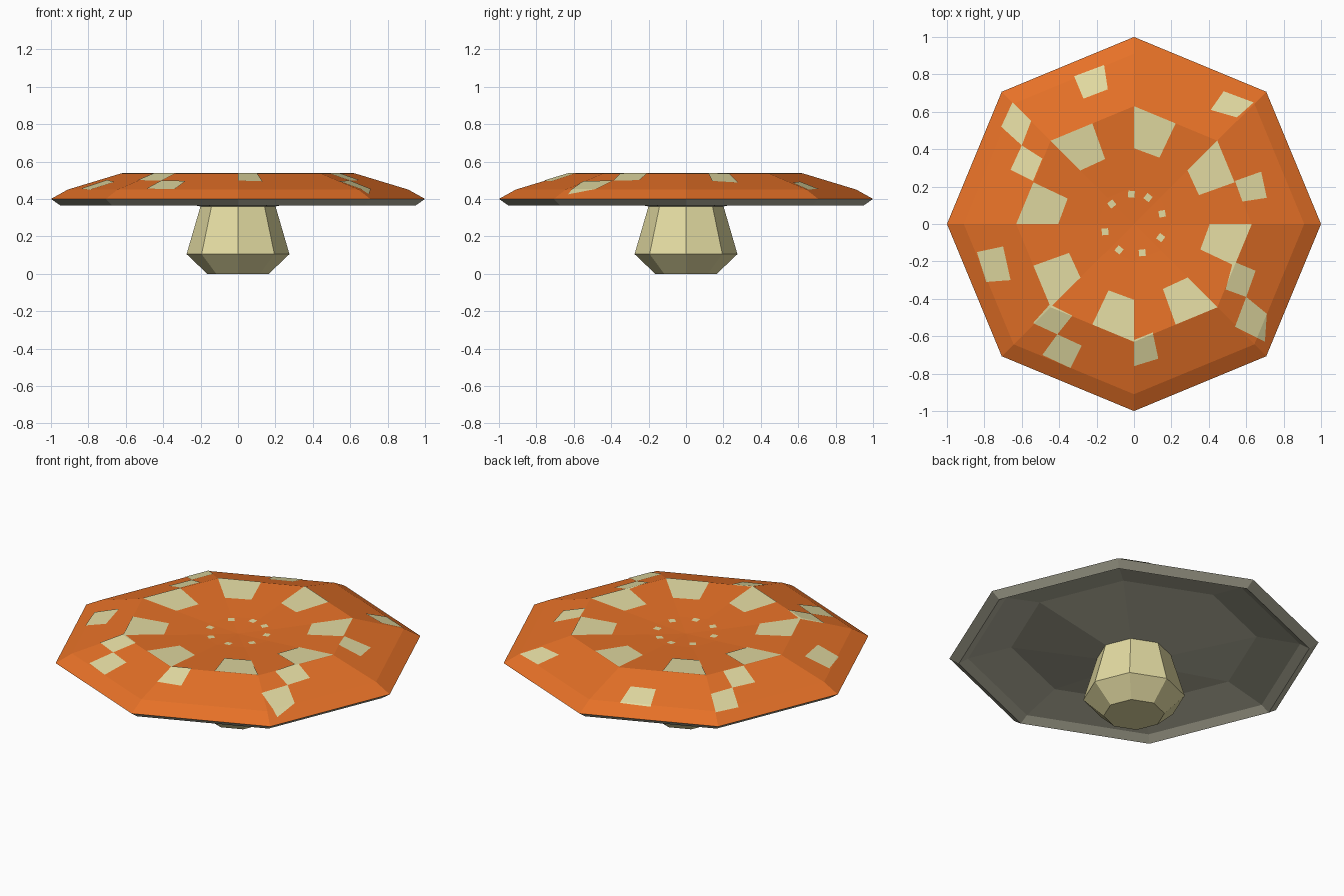
import bpy
import bmesh
from math import cos, sin, radians
from mathutils import Vector

SIDES = 8

if "Cube" in bpy.data.objects:
    bpy.data.objects.remove(bpy.data.objects["Cube"], do_unlink=True)


def material(name, *srgb):
    """Flat material from an sRGB colour, stored as linear values."""
    linear = [((c / 255 + 0.055) / 1.055) ** 2.4 for c in srgb] + [1]
    mat = bpy.data.materials.new(name)
    mat.use_nodes = True
    mat.diffuse_color = linear
    bsdf = mat.node_tree.nodes["Principled BSDF"]
    bsdf.inputs["Base Color"].default_value = linear
    bsdf.inputs["Roughness"].default_value = 0.9
    return mat


def lathe(profile):
    """Eight-sided solid of revolution; the profile runs from bottom to top."""
    bm = bmesh.new()
    rings = []
    for r, z in profile:
        angles = [radians(360 * i / SIDES) for i in range(SIDES)]
        rings.append([bm.verts.new((r * cos(a), r * sin(a), z)) for a in angles])
    for low, high in zip(rings, rings[1:]):
        for i in range(SIDES):
            j = (i + 1) % SIDES
            bm.faces.new((low[i], low[j], high[j], high[i]))
    bmesh.ops.remove_doubles(bm, verts=bm.verts[:], dist=0.0005)
    bmesh.ops.recalc_face_normals(bm, faces=bm.faces[:])
    return bm


def finish(name, bm, *mats):
    mesh = bpy.data.meshes.new(name)
    bm.to_mesh(mesh)
    bm.free()
    for mat in mats:
        mesh.materials.append(mat)
    obj = bpy.data.objects.new(name, mesh)
    bpy.context.collection.objects.link(obj)
    return obj


def polar(r, degrees):
    return Vector((r * cos(radians(degrees)), r * sin(radians(degrees)), 0))


orange = material("cap orange", 230, 113, 39)
cream = material("pale cream", 227, 219, 162)
grey = material("underside grey", 180, 178, 158)

# Stem
finish("stem", lathe([(0, 0), (0.165, 0), (0.275, 0.105), (0.2, 0.362), (0, 0.362)]), cream)

# Cap: underside and lip, then rim, raised ring and shallow dish
under = [(0, 0.36), (0.2, 0.36), (0.665, 0.453), (0.9, 0.395), (0.95, 0.365), (1, 0.4)]
top = [(1, 0.4), (0.91, 0.45), (0.63, 0.535), (0.2, 0.505), (0, 0.495)]
cap = lathe(under + top[1:])
cap.normal_update()
for face in cap.faces:
    face.material_index = 1 if face.normal.z < 0 else 0
finish("cap", cap, orange, grey)

# Spot outlines seen from above
outlines = []
for k in range(SIDES):
    a = k * 45
    outlines.append([polar(0.63, a), polar(0.582, a - 22.5), polar(0.38, a - 21), polar(0.405, a)])
for a in (20, 62, 95, 138, 195, 240, 286, 333):
    outlines.append([polar(0.16, a) + polar(0.025, a + 35 + turn) for turn in (0, 90, 180, 270)])

# Scattered slope spots, corner pairs in hundredths
slope_spots = [
    (-32, 79, -16, 85, -14, 72, -27, 67),
    (48, 71, 64, 65, 55, 57, 41, 61),
    (-65, 65, -55, 55, -60, 42, -71, 52),
    (-60, 42, -49, 35, -54, 23, -66, 29),
    (-84, -15, -70, -12, -66, -30, -79, -31),
    (-45, -43, -33, -49, -41, -59, -54, -53),
    (-41, -59, -28, -65, -34, -77, -49, -70),
    (0, -62, 10, -58, 13, -72, 0, -76),
    (53, -20, 65, -25, 60, -39, 49, -35),
    (60, -39, 71, -48, 70, -63, 54, -55),
    (54, 23, 68, 28, 71, 14, 58, 12),
]
for s in slope_spots:
    outlines.append([Vector((x / 100, y / 100, 0)) for x, y in zip(s[::2], s[1::2])])

# Spots: trim a copy of the cap's top to each outline, so it follows the facets
sheet = lathe(top)
bmesh.ops.translate(sheet, verts=sheet.verts[:], vec=(0, 0, 0.003))
sheet.normal_update()
if sum(f.normal.z for f in sheet.faces) < 0:
    bmesh.ops.reverse_faces(sheet, faces=sheet.faces[:])
spots = bmesh.new()
for outline in outlines:
    patch = sheet.copy()
    middle = sum(outline, Vector()) / len(outline)
    for p, q in zip(outline, outline[1:] + outline[:1]):
        outward = (q - p).cross(Vector((0, 0, 1)))
        if outward.dot(middle - p) > 0:
            outward.negate()
        geom = patch.verts[:] + patch.edges[:] + patch.faces[:]
        bmesh.ops.bisect_plane(patch, geom=geom, plane_co=p, plane_no=outward.normalized(),
                               clear_outer=True)
    piece = bpy.data.meshes.new("spot_piece")
    patch.to_mesh(piece)
    patch.free()
    spots.from_mesh(piece)
    bpy.data.meshes.remove(piece)
sheet.free()
finish("cap_spots", spots, cream)
